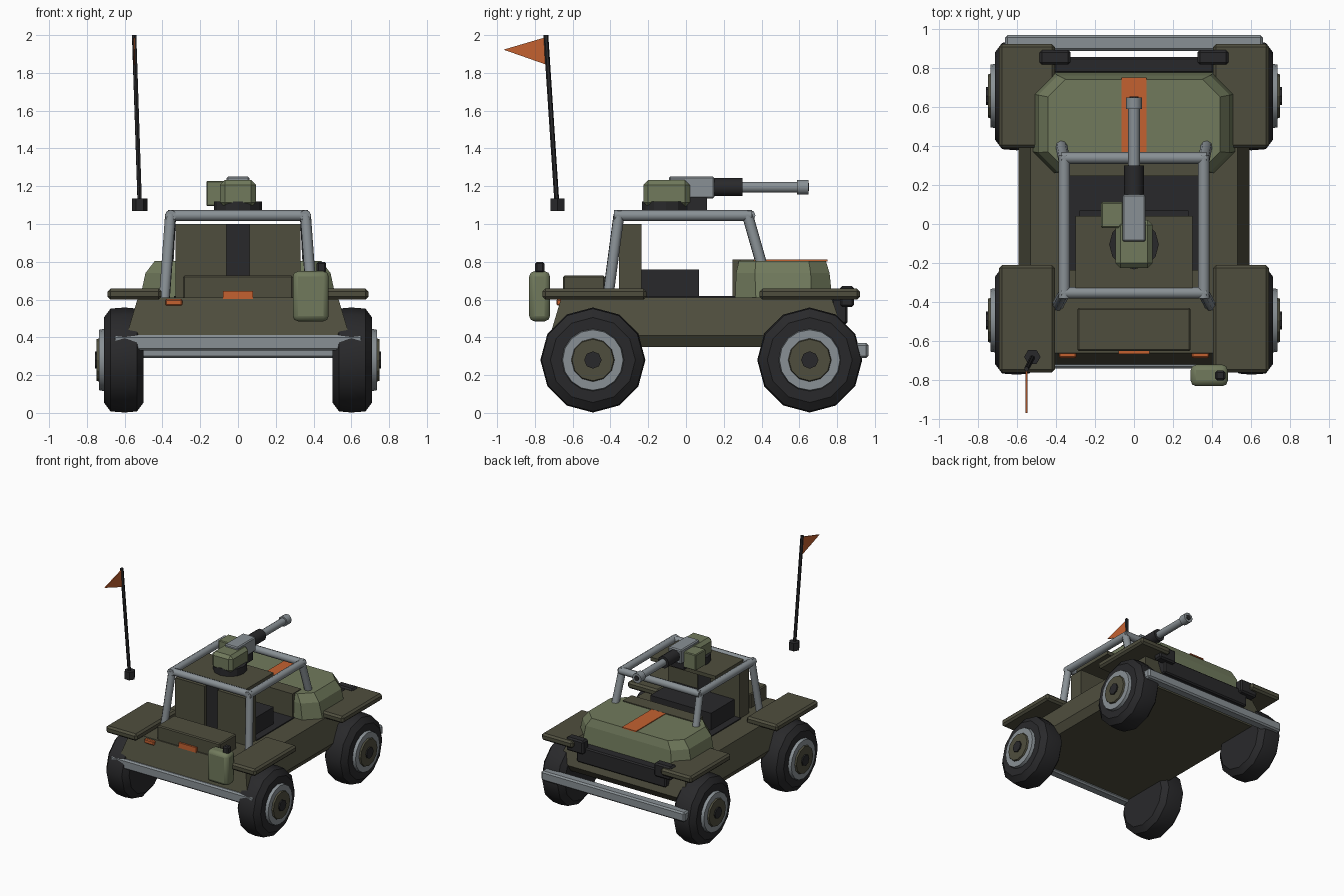
import bpy, bmesh, math
from mathutils import Vector

if "Cube" in bpy.data.objects:
    bpy.data.objects.remove(bpy.data.objects["Cube"], do_unlink=True)


def material(name, r, g, b):
    m = bpy.data.materials.new(name)
    m.use_nodes = True
    m.diffuse_color = (r, g, b, 1)
    bsdf = m.node_tree.nodes["Principled BSDF"]
    bsdf.inputs["Base Color"].default_value = (r, g, b, 1)
    bsdf.inputs["Roughness"].default_value = 0.7
    return m


DARK_OLIVE = material("dark olive", 0.078, 0.076, 0.048)
OLIVE = material("light olive", 0.165, 0.195, 0.108)
STEEL = material("steel grey", 0.25, 0.28, 0.30)
BLACK = material("soft black", 0.022, 0.022, 0.024)
ORANGE = material("orange", 0.55, 0.12, 0.03)


def finish(bm, name, mat, bevel=0, segments=1, smooth=0):
    bmesh.ops.recalc_face_normals(bm, faces=bm.faces)
    mesh = bpy.data.meshes.new(name)
    bm.to_mesh(mesh)
    bm.free()
    mesh.materials.append(mat)
    ob = bpy.data.objects.new(name, mesh)
    bpy.context.collection.objects.link(ob)
    if bevel:
        mod = ob.modifiers.new("Bevel", "BEVEL")
        mod.width, mod.segments = bevel, segments
    if smooth:
        bpy.ops.object.select_all(action="DESELECT")
        bpy.context.view_layer.objects.active = ob
        ob.select_set(True)
        bpy.ops.object.shade_smooth_by_angle(angle=math.radians(smooth))
    return ob


def loft(name, mat, rings, **kw):
    """Closed solid through rings of equal point count."""
    bm = bmesh.new()
    loops = [[bm.verts.new(p) for p in ring] for ring in rings]
    for a, b in zip(loops, loops[1:]):
        for i in range(len(a)):
            j = (i + 1) % len(a)
            bm.faces.new((a[i], a[j], b[j], b[i]))
    bm.faces.new(loops[0])
    bm.faces.new(loops[-1])
    return finish(bm, name, mat, **kw)


def rect(x0, x1, y0, y1, z):
    return [(x0, y0, z), (x1, y0, z), (x1, y1, z), (x0, y1, z)]


def box(name, mat, x, y, z, **kw):
    return loft(name, mat, [rect(*x, *y, z[0]), rect(*x, *y, z[1])], **kw)


def lathe(name, mat, start, axis, profile, sides, **kw):
    """Revolve (distance, radius) pairs around an axis."""
    start, axis = Vector(start), Vector(axis).normalized()
    side = axis.cross(Vector((0, 0, 1)))
    u = side.normalized() if side.length > 0.01 else Vector((1, 0, 0))
    v = axis.cross(u)
    turn = [2 * math.pi * i / sides for i in range(sides)]
    rings = [[start + axis * d + (u * math.cos(t) + v * math.sin(t)) * r for t in turn]
             for d, r in profile]
    return loft(name, mat, rings, **kw)


def tube(name, mat, a, b, r, sides=8, **kw):
    d = Vector(b) - Vector(a)
    return lathe(name, mat, a, d, [(0, r), (d.length, r)], sides, **kw)


# Hull with sloping sides and a narrower belly
loft("hull", DARK_OLIVE, [
    rect(-0.55, 0.55, -0.67, 0.80, 0.35),
    rect(-0.59, 0.59, -0.72, 0.84, 0.41),
    rect(-0.53, 0.53, -0.66, 0.77, 0.61)])
box("cockpit_floor", BLACK, (-0.34, 0.34), (-0.24, 0.26), (0.605, 0.618))

# Hood with cut corners
def hood_ring(w, y0, y1, cut, z):
    half = [(w - cut, y0), (w, y0 + cut), (w, y1 - cut), (w - cut, y1)]
    return [(x, y, z) for x, y in half] + [(-x, y, z) for x, y in reversed(half)]

loft("hood", OLIVE, [
    hood_ring(0.52, 0.26, 0.775, 0.11, 0.60),
    hood_ring(0.49, 0.265, 0.76, 0.10, 0.74),
    hood_ring(0.44, 0.28, 0.74, 0.09, 0.805)])
box("hood_stripe", ORANGE, (-0.065, 0.065), (0.36, 0.75), (0.802, 0.811))
box("dashboard", DARK_OLIVE, (-0.33, 0.33), (0.245, 0.36), (0.61, 0.812))

# Seats and rear locker
box("seat_cushion", BLACK, (-0.28, 0.28), (-0.24, 0.07), (0.61, 0.758))
for s, side in ((1, "left"), (-1, "right")):
    box(side + "_seat_back", DARK_OLIVE, sorted((s * 0.06, s * 0.33)), (-0.355, -0.235), (0.61, 1.0))
box("seat_divider", BLACK, (-0.06, 0.06), (-0.33, -0.245), (0.61, 1.0))
box("rear_locker", DARK_OLIVE, (-0.29, 0.29), (-0.65, -0.43), (0.60, 0.727), bevel=0.008)
box("rear_marker", ORANGE, (-0.08, 0.08), (-0.665, -0.645), (0.602, 0.645))

# Fenders, wheels, lights and cage legs, both sides
for s, side in ((1, "left"), (-1, "right")):
    for end, yc, y0, y1 in (("rear", -0.493, -0.76, -0.21), ("front", 0.655, 0.39, 0.92)):
        tag = side + "_" + end
        box(tag + "_fender", DARK_OLIVE, sorted((s * 0.405, s * 0.69)), (y0, y1), (0.60, 0.658), bevel=0.015)
        hub, out = (0, yc, 0.28), (s, 0, 0)
        lathe(tag + "_tyre", BLACK, hub, out,
              [(0.50, 0.225), (0.535, 0.272), (0.60, 0.278), (0.675, 0.272), (0.71, 0.225)], 12, smooth=32)
        lathe(tag + "_rim", STEEL, hub, out, [(0.69, 0.168), (0.735, 0.16)], 16, smooth=32)
        lathe(tag + "_hub", DARK_OLIVE, hub, out, [(0.72, 0.12), (0.748, 0.11)], 12)
        lathe(tag + "_hub_cap", BLACK, hub, out, [(0.74, 0.046), (0.758, 0.046)], 8)
    box(side + "_headlight", BLACK, sorted((s * 0.325, s * 0.483)), (0.815, 0.89), (0.56, 0.672), bevel=0.012)
    box(side + "_tail_light", ORANGE, sorted((s * 0.295, s * 0.385)), (-0.685, -0.655), (0.568, 0.602), bevel=0.006)
    tube(side + "_cage_rear_leg", STEEL, (s * 0.39, -0.415, 0.60), (s * 0.357, -0.355, 1.05), 0.03, smooth=50)
    tube(side + "_cage_front_leg", STEEL, (s * 0.372, 0.405, 0.77), (s * 0.357, 0.325, 1.05), 0.03, smooth=50)
    tube(side + "_cage_rail", STEEL, (s * 0.357, -0.38, 1.045), (s * 0.357, 0.35, 1.045), 0.03, smooth=50)
for y, end in ((-0.352, "rear"), (0.338, "front")):
    tube(end + "_cage_bar", STEEL, (-0.37, y, 1.045), (0.37, y, 1.045), 0.03, smooth=50)

# Grille and bumpers
box("grille", BLACK, (-0.41, 0.41), (0.77, 0.855), (0.47, 0.605), bevel=0.01)
box("front_bumper", STEEL, (-0.66, 0.66), (0.885, 0.966), (0.29, 0.37), bevel=0.012)
box("rear_bumper", STEEL, (-0.66, 0.66), (-0.74, -0.66), (0.33, 0.412), bevel=0.012)

# Roof plate and gun turret
box("roof_plate", DARK_OLIVE, (-0.30, 0.30), (-0.34, 0.04), (1.03, 1.06))
lathe("turret_ring", BLACK, (0, -0.105, 1.055), (0, 0, 1), [(0, 0.127), (0.065, 0.127)], 12)
box("gun_mount", BLACK, (-0.06, 0.06), (-0.02, 0.11), (1.075, 1.14))
box("turret_body", OLIVE, (-0.095, 0.095), (-0.225, 0.02), (1.09, 1.232), bevel=0.025)
box("ammo_box", OLIVE, (-0.168, -0.055), (-0.02, 0.112), (1.095, 1.228), bevel=0.006)
box("gun_receiver", STEEL, (-0.06, 0.06), (-0.09, 0.15), (1.135, 1.252), bevel=0.008)
for name, mat, y0, y1, r in (("gun_sleeve", BLACK, 0.14, 0.30, 0.05),
                             ("gun_barrel", STEEL, 0.29, 0.60, 0.03),
                             ("gun_muzzle", STEEL, 0.588, 0.648, 0.041)):
    tube(name, mat, (0, y0, 1.195), (0, y1, 1.195), r, 10, smooth=40)
tube("muzzle_bore", BLACK, (0, 0.64, 1.195), (0, 0.652, 1.195), 0.022, 10)

# Fuel can
box("fuel_can", OLIVE, (0.29, 0.48), (-0.83, -0.72), (0.485, 0.75), bevel=0.028, segments=2, smooth=40)
box("fuel_can_cap", BLACK, (0.415, 0.467), (-0.80, -0.75), (0.74, 0.80), bevel=0.01)

# Antenna and pennant
tube("antenna_base", BLACK, (-0.52, -0.68, 1.07), (-0.52, -0.68, 1.135), 0.042, 6)
tube("antenna_mast", BLACK, (-0.52, -0.683, 1.10), (-0.55, -0.742, 2.0), 0.013, 6)
loft("pennant", ORANGE, [[(x, -0.738, 1.99), (x, -0.738, 1.843), (x, -0.966, 1.923)]
                         for x in (-0.554, -0.546)])
